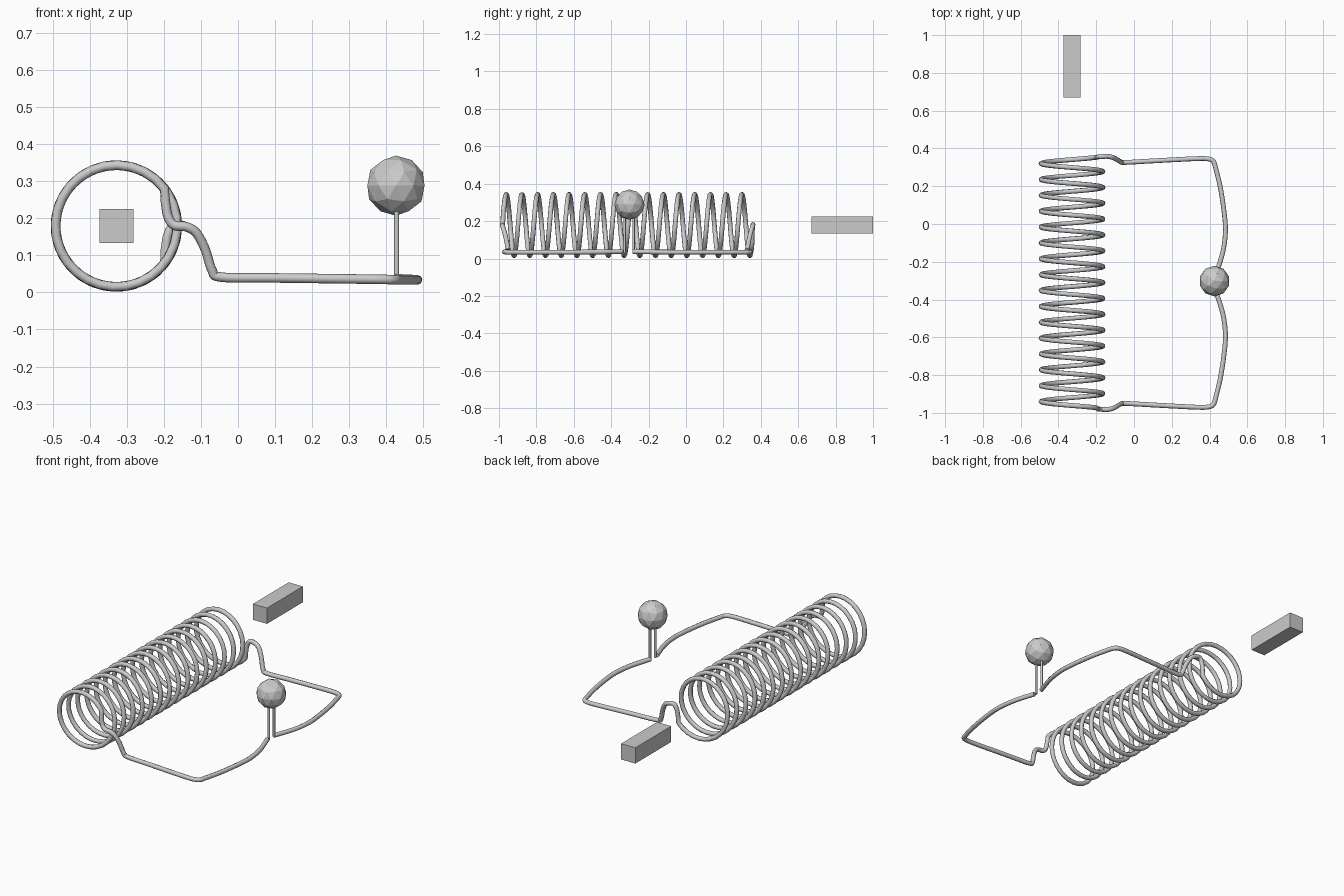
import bpy
from math import cos, sin, tau, radians
from mathutils import Vector

if "Cube" in bpy.data.objects:
    bpy.data.objects.remove(bpy.data.objects["Cube"])

WIRE_R = 0.0128
MID_Y = -0.312          # the circuit is symmetric about this y


def smooth_path(pts, steps=5):
    """Catmull-Rom samples through a few control points."""
    p = [Vector(q) for q in pts]
    p = [2 * p[0] - p[1]] + p + [2 * p[-1] - p[-2]]
    out = []
    for i in range(1, len(p) - 2):
        a, b, c, d = p[i - 1:i + 3]
        for s in range(steps):
            t = s / steps
            out.append(0.5 * (2 * b + (c - a) * t + (2 * a - 5 * b + 4 * c - d) * t ** 2
                              + (3 * b - a - 3 * c + d) * t ** 3))
    return out + [p[-2]]


def tube(name, pts, radius, res=2):
    cu = bpy.data.curves.new(name, 'CURVE')
    cu.dimensions = '3D'
    cu.bevel_depth = radius
    cu.bevel_resolution = res
    cu.use_fill_caps = True
    sp = cu.splines.new('POLY')
    sp.points.add(len(pts) - 1)
    for sp_pt, co in zip(sp.points, pts):
        sp_pt.co = (*co, 1)
    ob = bpy.data.objects.new(name, cu)
    bpy.context.collection.objects.link(ob)
    bpy.ops.object.select_all(action='DESELECT')
    ob.select_set(True)
    bpy.context.view_layer.objects.active = ob
    bpy.ops.object.convert(target='MESH')
    bpy.ops.object.shade_smooth_by_angle(angle=radians(50))
    return ob


# Lead from the coil to the bulb: x, distance from MID_Y, z
step_down = [(-0.172, 0.669, 0.181), (-0.14, 0.67, 0.177), (-0.112, 0.664, 0.16),
             (-0.088, 0.652, 0.115), (-0.07, 0.641, 0.06), (-0.045, 0.638, 0.041)]
run = [(0.1, 0.646, 0.039), (0.33, 0.658, 0.036), (0.395, 0.656, 0.035),
       (0.42, 0.643, 0.034), (0.432, 0.61, 0.034), (0.46, 0.49, 0.034),
       (0.481, 0.34, 0.034), (0.483, 0.25, 0.034), (0.467, 0.15, 0.035),
       (0.428, 0.03, 0.037)]


def lead(side):
    start = [(-0.196, 0.665, 0.18 - side * 0.065), (-0.189, 0.667, 0.18 - side * 0.025)]
    pts = start + step_down + run
    return smooth_path([(x, MID_Y + side * d, z) for x, d, z in pts])


# Coil of 16 turns joined to both leads
turns, pitch, seg = 16, 0.084, 28
a0 = radians(38)
a1 = turns * tau - a0
n = turns * seg
helix = []
for i in range(n + 1):
    a = a0 + (a1 - a0) * i / n
    helix.append(Vector((-0.328 + 0.1643 * cos(a), -0.982 + pitch * a / tau,
                         0.179 + 0.1643 * sin(a))))
tube("coil_wire", lead(-1)[::-1] + helix + lead(1), WIRE_R)

# Bulb and its two thin pins
for side, label in ((-1, "front"), (1, "back")):
    y = -0.304 + side * 0.024
    tube("bulb_pin_" + label, [Vector((0.428, y, 0.03)), Vector((0.428, y, 0.26))], 0.0068)
bpy.ops.mesh.primitive_ico_sphere_add(subdivisions=2, radius=0.081,
                                      location=(0.426, -0.302, 0.288))
bpy.context.object.name = "bulb"

# Bar magnet on the coil axis
bpy.ops.mesh.primitive_cube_add(size=1, location=(-0.328, 0.835, 0.179))
magnet = bpy.context.object
magnet.name = "bar_magnet"
magnet.scale = (0.091, 0.33, 0.092)
